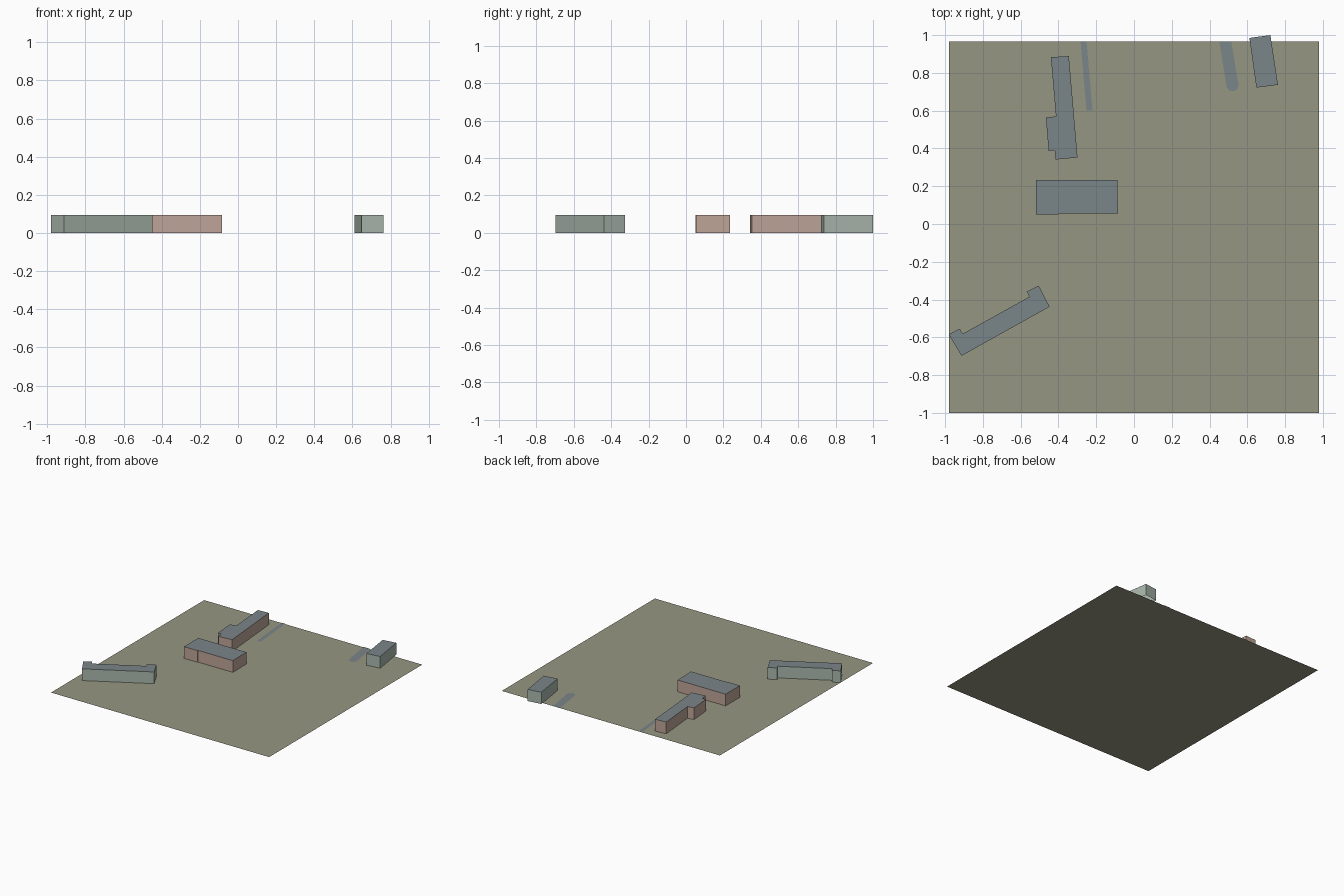
import bpy, bmesh, math

cube = bpy.data.objects.get("Cube")
if cube:
    bpy.data.objects.remove(cube, do_unlink=True)


def material(name, rgb):
    """Flat material from 0-255 display values."""
    lin = [((c / 255 + 0.055) / 1.055) ** 2.4 for c in rgb]
    mat = bpy.data.materials.new(name)
    mat.use_nodes = True
    mat.diffuse_color = (*lin, 1)
    mat.node_tree.nodes["Principled BSDF"].inputs["Base Color"].default_value = (*lin, 1)
    return mat


olive = material("olive ground", (150, 150, 130))
slate = material("slate grey", (122, 133, 136))
brick = material("pale brick", (190, 165, 152))
sage = material("sage plaster", (170, 183, 173))


def slab(name, outline, z, height, wall, top):
    """Flat outline, raised into open-bottomed walls with a roof if it has height."""
    bm = bmesh.new()
    face = bm.faces.new([bm.verts.new((x, y, z)) for x, y in outline])
    face.normal_update()
    if face.normal.z < 0:
        face.normal_flip()
    if height:
        new = bmesh.ops.extrude_face_region(bm, geom=[face])["geom"]
        verts = [g for g in new if isinstance(g, bmesh.types.BMVert)]
        bmesh.ops.translate(bm, verts=verts, vec=(0, 0, height))
        for f in [f for f in bm.faces if all(v.co.z < z + height / 2 for v in f.verts)]:
            bm.faces.remove(f)
    bm.normal_update()
    for f in bm.faces:
        f.material_index = 1 if abs(f.normal.z) > 0.5 else 0
    mesh = bpy.data.meshes.new(name)
    bm.to_mesh(mesh)
    bm.free()
    mesh.materials.append(wall)
    mesh.materials.append(top)
    obj = bpy.data.objects.new(name, mesh)
    bpy.context.collection.objects.link(obj)


# Ground sheet
slab("ground", [(-0.98, -1), (0.98, -1), (0.98, 0.965), (-0.98, 0.965)], 0, 0, olive, olive)

# Buildings
H = 0.095
slab("long_back_building",
     [(-0.44, 0.883), (-0.345, 0.889), (-0.299, 0.352), (-0.415, 0.341),
      (-0.42, 0.39), (-0.452, 0.387), (-0.466, 0.563), (-0.413, 0.57)],
     0, H, brick, slate)
slab("middle_building",
     [(-0.52, 0.234), (-0.088, 0.234), (-0.085, 0.056), (-0.4, 0.055), (-0.4, 0.05), (-0.52, 0.05)],
     0, H, brick, slate)
slab("winged_front_building",
     [(-0.981, -0.585), (-0.923, -0.554), (-0.907, -0.581), (-0.553, -0.385),
      (-0.569, -0.358), (-0.505, -0.326), (-0.447, -0.438), (-0.913, -0.698)],
     0, H, sage, slate)
slab("corner_building",
     [(0.611, 0.985), (0.722, 1.0), (0.762, 0.737), (0.648, 0.722)],
     0, H, sage, slate)

# Paths: one square-ended, one with a rounded end
LIFT = 0.003
slab("narrow_path", [(-0.283, 0.965), (-0.251, 0.965), (-0.22, 0.602), (-0.251, 0.599)],
     LIFT, 0, slate, slate)
cx, cy, r, tilt = 0.521, 0.735, 0.032, math.radians(9)
arc = [(cx + r * math.cos(a), cy + r * math.sin(a))
       for a in (math.pi + tilt + i * math.pi / 12 for i in range(13))]
slab("round_ended_path", [(0.452, 0.965)] + arc + [(0.515, 0.965)], LIFT, 0, slate, slate)
